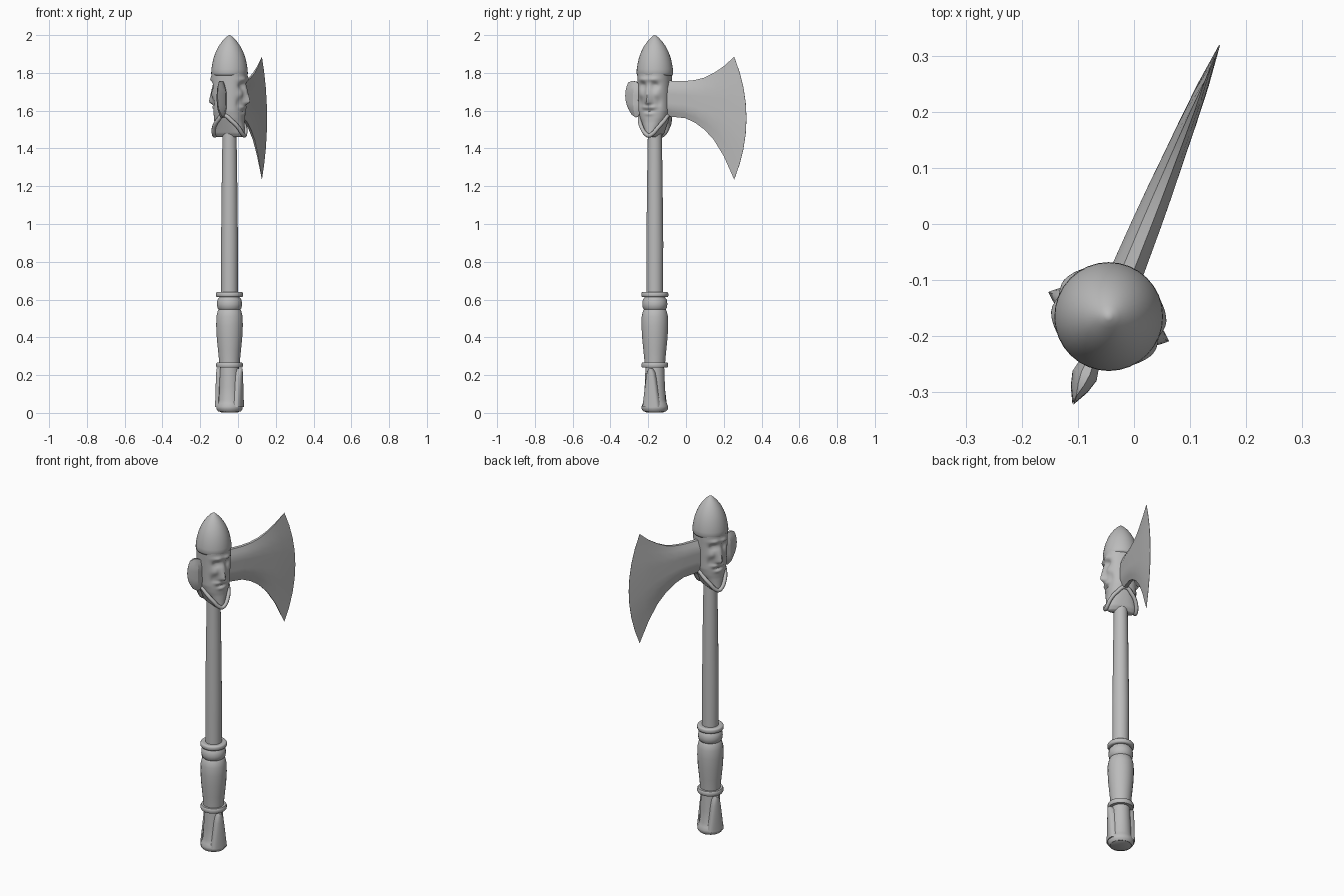
import bpy, bmesh, math
from math import sin, cos, pi, exp

cube = bpy.data.objects.get("Cube")
if cube:
    bpy.data.objects.remove(cube)

# Everything is built with the blade along local +x, then turned into place
TURN, PLACE = math.radians(67.8), (-0.045, -0.165, 0)

grey = bpy.data.materials.new("plain grey")
grey.use_nodes = True
grey.diffuse_color = (0.5, 0.5, 0.5, 1)
grey.node_tree.nodes["Principled BSDF"].inputs["Base Color"].default_value = (0.5, 0.5, 0.5, 1)


def finish(obj, angle=40):
    obj.data.materials.append(grey)
    obj.rotation_euler.z = TURN
    obj.location = PLACE
    bpy.ops.object.select_all(action="DESELECT")
    obj.select_set(True)
    bpy.context.view_layer.objects.active = obj
    if angle:
        bpy.ops.object.shade_smooth_by_angle(angle=math.radians(angle))
    return obj


def loft(name, rings, angle=40):
    """Skin a stack of closed rings and cap both ends."""
    bm = bmesh.new()
    loops = [[bm.verts.new(p) for p in ring] for ring in rings]
    n = len(loops[0])
    for a, b in zip(loops, loops[1:]):
        for i in range(n):
            j = (i + 1) % n
            bm.faces.new((a[i], a[j], b[j], b[i]))
    bm.faces.new(loops[0])
    bm.faces.new(loops[-1])
    bmesh.ops.remove_doubles(bm, verts=bm.verts, dist=0.0003)
    bmesh.ops.recalc_face_normals(bm, faces=bm.faces)
    mesh = bpy.data.meshes.new(name)
    bm.to_mesh(mesh)
    bm.free()
    obj = bpy.data.objects.new(name, mesh)
    bpy.context.collection.objects.link(obj)
    return finish(obj, angle)


def lathe(name, profile, segs=24, angle=40):
    return loft(name, [[(r * cos(2 * pi * i / segs), r * sin(2 * pi * i / segs), z)
                        for i in range(segs)] for r, z in profile], angle)


def tube(name, points, radius, closed=False):
    """Smooth round bead through the points."""
    curve = bpy.data.curves.new(name, "CURVE")
    curve.dimensions = "3D"
    curve.bevel_depth = radius
    curve.bevel_resolution = 2
    curve.resolution_u = 6
    curve.use_fill_caps = True
    spline = curve.splines.new("BEZIER")
    spline.bezier_points.add(len(points) - 1)
    for bp, p in zip(spline.bezier_points, points):
        bp.co = p
        bp.handle_left_type = bp.handle_right_type = "AUTO"
    spline.use_cyclic_u = closed
    obj = bpy.data.objects.new(name, curve)
    bpy.context.collection.objects.link(obj)
    bpy.context.view_layer.objects.active = obj
    bpy.ops.object.select_all(action="DESELECT")
    obj.select_set(True)
    bpy.ops.object.convert(target="MESH")
    return finish(bpy.context.object, 60)


def lerp(table, x):
    for (x0, y0), (x1, y1) in zip(table, table[1:]):
        if x <= x1:
            return y0 + (y1 - y0) * max(0, x - x0) / (x1 - x0)
    return table[-1][1]


# Shaft, grip and rings
lathe("shaft", [(0.044, 0.6), (0.045, 0.9), (0.041, 1.25), (0.037, 1.5)])
lathe("grip", [(0.054, 0.24), (0.056, 0.28), (0.061, 0.33), (0.068, 0.4), (0.071, 0.46),
               (0.07, 0.51), (0.063, 0.54), (0.058, 0.548), (0.064, 0.555), (0.067, 0.575),
               (0.064, 0.6), (0.054, 0.612), (0.054, 0.63)])
for name, z, r, h in (("upper_ring", 0.626, 0.072, 0.026), ("lower_ring", 0.253, 0.071, 0.028)):
    lathe(name, [(r - 0.015, z - h / 2), (r - 0.004, z - h / 2), (r, z - h / 4),
                 (r, z + h / 4), (r - 0.004, z + h / 2), (r - 0.015, z + h / 2)], angle=60)

# Flared butt with a raised tongue on either side
lathe("butt", [(0.046, 0.012), (0.06, 0.008), (0.07, 0.02), (0.071, 0.035), (0.064, 0.05),
               (0.058, 0.07), (0.054, 0.14), (0.05, 0.24)], angle=60)
lathe("butt_cap", [(0.0, 0.003), (0.045, 0.003), (0.06, 0.01)], angle=60)
for side, label in ((1, "left"), (-1, "right")):
    rings = []
    for z, half in ((0.03, 0.048), (0.06, 0.044), (0.12, 0.036), (0.18, 0.028),
                    (0.215, 0.021), (0.235, 0.01)):
        rings.append([(half * cos(a), side * (0.045 + 0.029 * max(0, sin(a)) ** 0.5), z)
                      for a in (pi * i / 10 for i in range(11))])
    loft(label + "_butt_tongue", rings, 50)

# Two-faced head: same face sculpted on both broad sides
HALF_X = ((1.46, 0.02), (1.48, 0.038), (1.52, 0.056), (1.56, 0.074), (1.6, 0.084), (1.7, 0.086), (1.8, 0.088))
HALF_Y = ((1.46, 0.072), (1.48, 0.084), (1.54, 0.08), (1.6, 0.082), (1.7, 0.088), (1.8, 0.095))


def bump(x, z, cx, cz, sx, sz):
    return exp(-((x - cx) / sx) ** 2 - ((z - cz) / sz) ** 2)


def relief(x, z):
    x = abs(x)
    nose_length = max(0, min(1, (1.755 - z) / 0.1)) * (1 if z > 1.645 else exp(-((z - 1.645) / 0.013) ** 2))
    return (0.031 * nose_length * exp(-(x / 0.016) ** 2)
            + 0.01 * bump(x, z, 0.03, 1.765, 0.03, 0.012)
            - 0.017 * bump(x, z, 0.034, 1.732, 0.02, 0.017)
            + 0.005 * bump(x, z, 0.034, 1.729, 0.011, 0.007)
            + 0.008 * bump(x, z, 0.045, 1.685, 0.02, 0.02)
            + 0.009 * bump(x, z, 0.02, 1.618, 0.024, 0.009)
            - 0.01 * bump(x, z, 0, 1.598, 0.024, 0.007)
            + 0.007 * bump(x, z, 0, 1.583, 0.02, 0.008)
            - 0.008 * bump(x, z, 0.05, 1.64, 0.014, 0.03))


rings = []
for k in range(53):
    z = 1.46 + 0.0065 * k
    a, b, ring = lerp(HALF_X, z), lerp(HALF_Y, z), []
    for i in range(64):
        t = 2 * pi * i / 64
        x = a * math.copysign(abs(cos(t)) ** 0.85, cos(t))
        y = b * math.copysign(abs(sin(t)) ** 0.85, sin(t))
        ring.append((x, y + sin(t) * relief(x, z), z))
    rings.append(ring)
loft("two_faced_head", rings, 70)

# Beard edge, dipping under each chin and rising below the blade and spike
quarter = [(0.078, 0, 1.575), (0.068, 0.042, 1.545), (0.046, 0.07, 1.51), (0.02, 0.082, 1.478), (0, 0.084, 1.468)]
half = quarter + [(-x, y, z) for x, y, z in quarter[-2::-1]]
tube("beard_edge", half + [(-x, -y, z) for x, y, z in half[1:-1]], 0.011, True)

# Pointed helmet
lathe("helmet", [(0.08, 1.785), (0.093, 1.787), (0.097, 1.797), (0.096, 1.82), (0.091, 1.85),
                 (0.084, 1.88), (0.073, 1.91), (0.058, 1.94), (0.039, 1.967), (0.02, 1.987),
                 (0.008, 1.997), (0, 2.0)], 32, 60)


# Blade and back spike: stations of (reach, bottom, top, half thickness)
def blade(name, stations, angle):
    rings = []
    for tips, mids, low, high, thick in stations:
        front, back = [], []
        for k in range(9):
            f = k / 8
            v = 2 * f - 1
            x = tips + (mids - tips) * (1 - v * v)
            y = thick * (0.35 + 0.65 * min(1, 2.2 * (1 - abs(v))))
            z = low + (high - low) * f
            front.append((x, y, z))
            back.append((x, -y, z))
        rings.append(front + back[::-1])
    return loft(name, rings, angle)


blade("axe_blade", [(0.05, 0.05, 1.572, 1.762, 0.03), (0.1, 0.1, 1.568, 1.758, 0.029),
                    (0.178, 0.182, 1.56, 1.757, 0.026), (0.232, 0.243, 1.537, 1.762, 0.023),
                    (0.286, 0.306, 1.5, 1.775, 0.019), (0.34, 0.375, 1.445, 1.8, 0.015),
                    (0.395, 0.445, 1.36, 1.835, 0.01), (0.454, 0.524, 1.235, 1.885, 0.0008)], 20)
blade("back_spike", [(-0.05, -0.05, 1.59, 1.735, 0.016), (-0.085, -0.085, 1.57, 1.742, 0.017),
                     (-0.108, -0.115, 1.565, 1.755, 0.023), (-0.13, -0.14, 1.578, 1.757, 0.016),
                     (-0.152, -0.169, 1.61, 1.75, 0.001)], 25)
